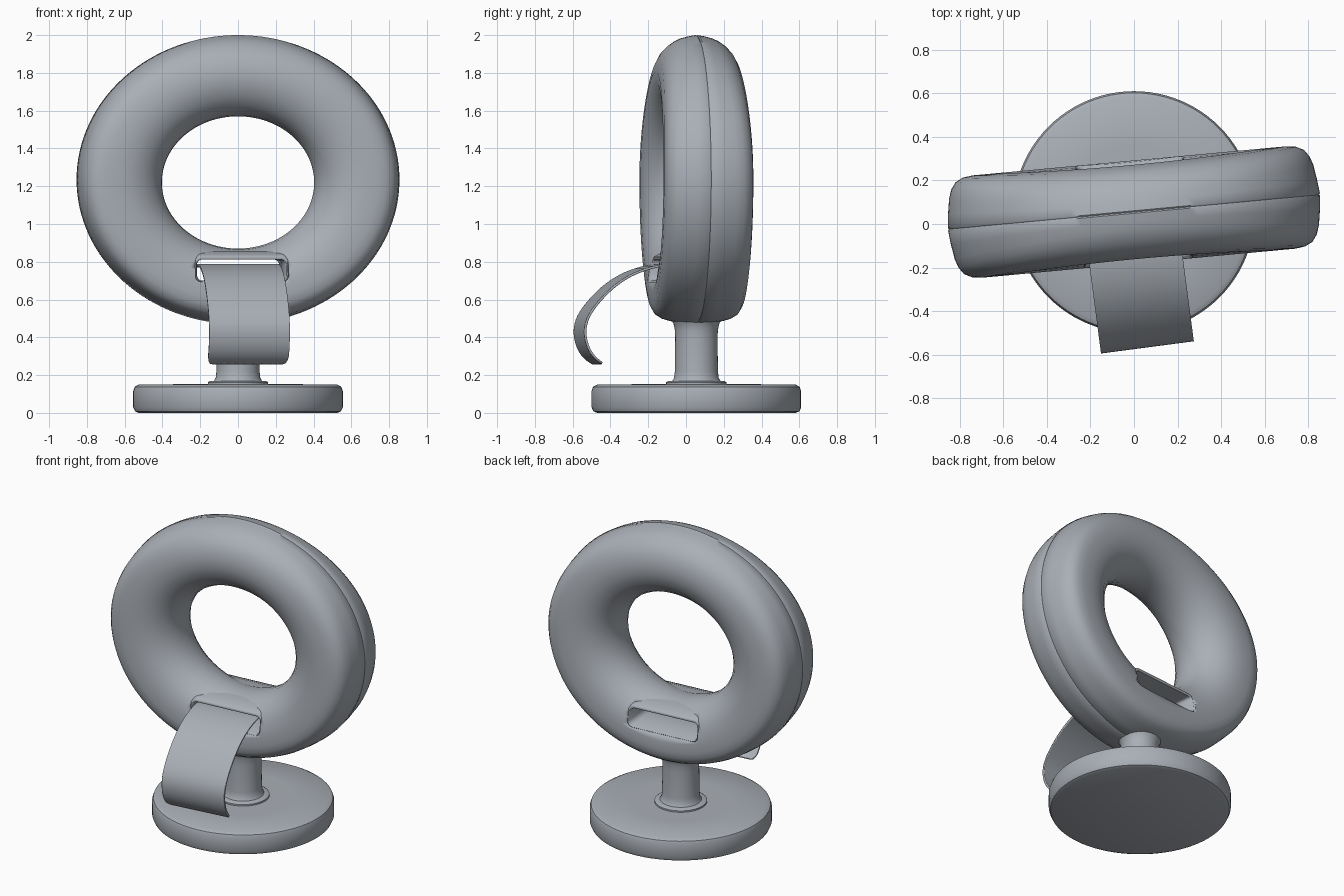
import bpy, bmesh, math
from math import sin, cos, pi, radians

if "Cube" in bpy.data.objects:
    bpy.data.objects.remove(bpy.data.objects["Cube"])

grey = bpy.data.materials.new("light grey")
grey.diffuse_color = (0.40, 0.43, 0.47, 1)
grey.use_nodes = True
grey.node_tree.nodes["Principled BSDF"].inputs["Base Color"].default_value = grey.diffuse_color
CY = 0.055            # y of the stand axis
TURN = radians(5.3)   # turn of the ring about z


def make(name, verts, faces, loc=(0, CY, 0), turn=0.0, angle=35):
    me = bpy.data.meshes.new(name)
    me.from_pydata(verts, [], faces)
    bm = bmesh.new()
    bm.from_mesh(me)
    bmesh.ops.recalc_face_normals(bm, faces=bm.faces)
    bm.to_mesh(me)
    bm.free()
    me.materials.append(grey)
    ob = bpy.data.objects.new(name, me)
    bpy.context.collection.objects.link(ob)
    ob.location = loc
    ob.rotation_euler[2] = turn
    select(ob)
    bpy.ops.object.shade_smooth_by_angle(angle=radians(angle))
    return ob


def select(ob):
    bpy.ops.object.select_all(action='DESELECT')
    ob.select_set(True)
    bpy.context.view_layer.objects.active = ob


def bridge(loops, closed=False, caps=False):
    """Join equal closed loops of points into a skin."""
    n, m = len(loops[0]), len(loops)
    verts = [p for lp in loops for p in lp]
    faces = []
    for i in range(m if closed else m - 1):
        k = (i + 1) % m
        for j in range(n):
            j2 = (j + 1) % n
            faces.append((i * n + j, i * n + j2, k * n + j2, k * n + j))
    if caps:
        faces += [tuple(range(n)), tuple(range((m - 1) * n, m * n))]
    return verts, faces


def lathe(name, prof, n=96):
    loops = [[(r * cos(2 * pi * j / n), r * sin(2 * pi * j / n), z) for j in range(n)] for r, z in prof]
    return make(name, *bridge(loops, caps=True))


def rounded_rect(hx, z0, z1, r, depth, n=6):
    pts = []
    for sx, sz, a0 in ((1, 1, 0), (-1, 1, 90), (-1, -1, 180), (1, -1, 270)):
        cx = sx * (hx - r)
        cz = (z1 - r) if sz > 0 else (z0 + r)
        for k in range(n + 1):
            a = radians(a0 + 90 * k / n)
            x, z = cx + r * cos(a), cz + r * sin(a)
            pts.append((x, depth(z), z))
    return pts


# round base and stem
lathe("base", [(0.525, 0.0), (0.545, 0.008), (0.555, 0.03), (0.555, 0.115), (0.547, 0.138),
               (0.525, 0.15), (0.3, 0.152), (0.1, 0.152)])
lathe("stem", [(0.16, 0.145), (0.16, 0.162), (0.15, 0.168), (0.127, 0.17), (0.118, 0.185), (0.114, 0.22),
               (0.112, 0.4), (0.114, 0.44), (0.122, 0.475), (0.145, 0.51), (0.145, 0.56)], 64)

# oval ring: s runs from the hole to the rim, d is half depth (boxy at sides, slimmer at the top)
S = [0, .015, .06, .13, .25, .40, .55, .70, .80, .88, .93, .96, .985, 1, .99]
BOXY = [0, .06, .11, .155, .20, .227, .236, .236, .230, .212, .18, .14, .07, .006, 0]
SLIM = [0, .06, .11, .150, .19, .212, .216, .200, .176, .142, .11, .082, .043, .006, 0]
N = 128
loops = []
for i in range(N):
    t = 2 * pi * i / N
    w = max(0, sin(t)) ** 2

    def pt(k, side):
        s, d = S[k], BOXY[k] * (1 - w) + SLIM[k] * w
        rx, rz, cz = 0.405 + 0.453 * s, 0.35 + 0.415 * s, 1.22 + 0.015 * s
        return (rx * cos(t), side * d, cz + rz * sin(t))
    loops.append([pt(k, -1) for k in range(len(S))] + [pt(k, 1) for k in range(len(S) - 2, 0, -1)])
ring = make("ring", *bridge(loops, closed=True), turn=TURN, angle=45)

# slot cut through the lower part of the ring
cut_loops = [rounded_rect(0.248, 0.692, 0.822, 0.035, lambda z, y=y: y) for y in (-0.4, 0.4)]
cutter = make("slot_cutter", *bridge(cut_loops, caps=True), turn=TURN)
cutter.hide_render = True
mod = ring.modifiers.new("slot", 'BOOLEAN')
mod.operation = 'DIFFERENCE'
mod.solver = 'EXACT'
mod.object = cutter
select(ring)
bpy.ops.object.modifier_move_to_index(modifier="slot", index=0)
bpy.ops.object.modifier_apply(modifier="slot")
bpy.data.objects.remove(cutter)


# raised lip lining the slot
def lip(side, off):
    return lambda z: side * (0.228 - 0.16 * max(0, z - 0.70) + off)


half = [(0.268, 0.675, 0.858, 0.05, -0.07), (0.254, 0.686, 0.84, 0.04, -0.025), (0.248, 0.69, 0.83, 0.035, -0.003),
        (0.244, 0.694, 0.822, 0.035, 0.0), (0.238, 0.70, 0.812, 0.03, -0.006)]
loops = [rounded_rect(a, b, c, r, lip(-1, o)) for a, b, c, r, o in half]
loops += [rounded_rect(a, b, c, r, lip(1, o)) for a, b, c, r, o in reversed(half)]
make("slot_lip", *bridge(loops, closed=True), turn=TURN, angle=60)

# curled strap hanging out of the slot (y, z path)
path = [(0.06, .775), (-.05, .782), (-.13, .785), (-.22, .768), (-.32, .732), (-.42, .665), (-.50, .58), (-.55, .51),
        (-.568, .44), (-.558, .37), (-.535, .32), (-.505, .285), (-.47, .262)]
verts, faces = [], []
for i, (y, z) in enumerate(path):
    h = 0.2 if i == len(path) - 1 else 0.215
    verts += [(x * h - 0.02, y - CY, z) for x in (-1, -0.93, 0, 0.93, 1)]
for i in range(len(path) - 1):
    faces += [(5 * i + j, 5 * i + j + 1, 5 * i + j + 6, 5 * i + j + 5) for j in range(4)]
strap = make("strap", verts, faces, turn=radians(7.5))
sub = strap.modifiers.new("smooth", 'SUBSURF')
sub.levels = sub.render_levels = 2
sol = strap.modifiers.new("thickness", 'SOLIDIFY')
sol.thickness = 0.012
sol.offset = 0
